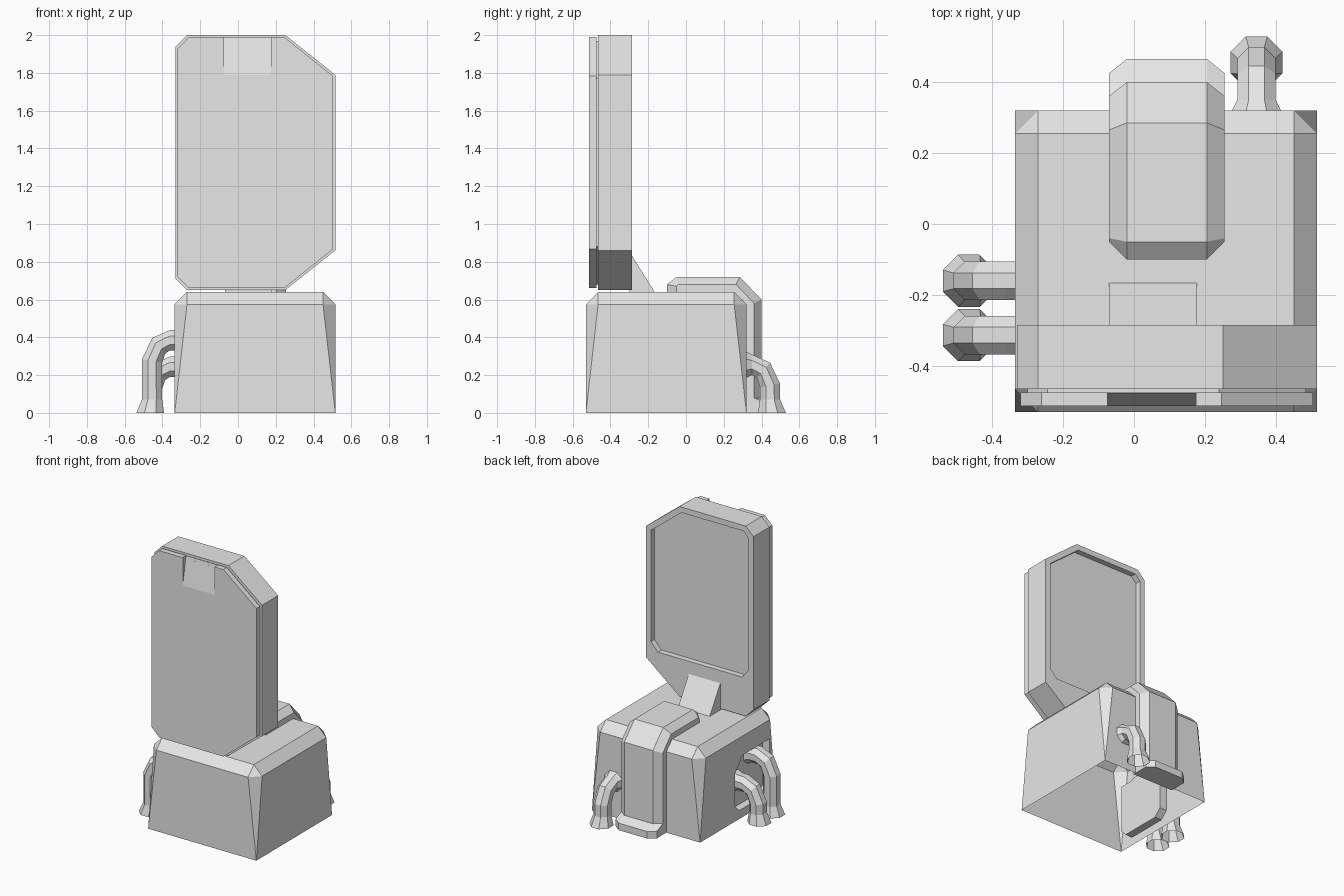
import bpy, bmesh, math
from mathutils import Vector

cube = bpy.data.objects.get("Cube")
if cube:
    bpy.data.objects.remove(cube)

grey = bpy.data.materials.new("light_grey")
grey.use_nodes = True
GREY = (0.8, 0.8, 0.8, 1)
grey.diffuse_color = GREY
for node in grey.node_tree.nodes:
    if node.type == 'BSDF_PRINCIPLED':
        node.inputs["Base Color"].default_value = GREY


def finish(name, bm):
    bmesh.ops.recalc_face_normals(bm, faces=bm.faces[:])
    mesh = bpy.data.meshes.new(name)
    bm.to_mesh(mesh)
    bm.free()
    mesh.materials.append(grey)
    obj = bpy.data.objects.new(name, mesh)
    bpy.context.collection.objects.link(obj)
    return obj


def loft(name, rows, caps=(True, True)):
    """Skin closed rings of equal length."""
    bm = bmesh.new()
    rings = [[bm.verts.new(p) for p in row] for row in rows]
    n = len(rings[0])
    for a, b in zip(rings, rings[1:]):
        for i in range(n):
            j = (i + 1) % n
            bm.faces.new((a[i], a[j], b[j], b[i]))
    for ring, cap in ((rings[0], caps[0]), (rings[-1], caps[1])):
        if cap:
            bm.faces.new(ring)
    return finish(name, bm)


def along_y(name, outline, y0, y1):
    return loft(name, [[(x, y, z) for x, z in outline] for y in (y0, y1)])


def along_x(name, outline, x0, x1):
    return loft(name, [[(x, y, z) for y, z in outline] for x in (x0, x1)])


def cut(obj, cutter):
    """Subtract the cutter, bake the result and remove the cutter."""
    cutter.hide_render = True
    mod = obj.modifiers.new("cut", 'BOOLEAN')
    mod.operation = 'DIFFERENCE'
    mod.solver = 'EXACT'
    mod.object = cutter
    bpy.context.view_layer.update()
    graph = bpy.context.evaluated_depsgraph_get()
    mesh = bpy.data.meshes.new_from_object(obj.evaluated_get(graph))
    obj.modifiers.clear()
    obj.data = mesh
    bpy.data.objects.remove(cutter)


def inset(outline, d):
    """Shrink an outline towards its centre by d on each side."""
    out = [[], []]
    for k in (0, 1):
        vals = [p[k] for p in outline]
        mid, half = (max(vals) + min(vals)) / 2, (max(vals) - min(vals)) / 2
        out[k] = [mid + (v - mid) * (half - d) / half for v in vals]
    return list(zip(*out))


# Base: chamfered box whose corners flare to sharp points at the floor
bm = bmesh.new()
cx, cy, half, bev = 0.09, -0.105, 0.425, 0.065
for sx in (-1, 1):
    for sy in (-1, 1):
        xo, xi = cx + sx * half, cx + sx * (half - bev)
        yo, yi = cy + sy * half, cy + sy * (half - bev)
        for p in ((xi, yi, 0.64), (xo, yi, 0.575), (xi, yo, 0.575),
                  (xo, yi, 0.11), (xi, yo, 0.11), (xo, yo, 0)):
            bm.verts.new(p)
bmesh.ops.convex_hull(bm, input=bm.verts[:])
bmesh.ops.dissolve_limit(bm, angle_limit=0.02, verts=bm.verts[:], edges=bm.edges[:])
base = finish("base", bm)

# Side recess where the hoses plug in
recess = [(-0.46, 0.1), (-0.42, 0.06), (-0.12, 0.06), (-0.07, 0.11),
          (-0.07, 0.34), (-0.16, 0.44), (-0.46, 0.44)]
cut(base, along_x("recess_cutter", recess, -0.5, -0.28))

# The base is open underneath
bm = bmesh.new()
bm.from_mesh(base.data)
under = [f for f in bm.faces if f.normal.z < -0.9 and f.calc_center_median().z < 0.01]
bmesh.ops.delete(bm, geom=under, context='FACES')
bm.to_mesh(base.data)
bm.free()

# Upright panel: cut-corner slab with a recessed rear face
slab = [(-0.33, 0.71), (-0.27, 0.65), (0.25, 0.65), (0.515, 0.86),
        (0.515, 1.79), (0.25, 2), (-0.27, 2), (-0.33, 1.94)]
panel = along_y("panel", slab, -0.465, -0.285)
rear = [(-0.29, 0.98), (-0.24, 0.92), (0.42, 0.92), (0.475, 0.98),
        (0.475, 1.77), (0.235, 1.96), (-0.25, 1.96), (-0.29, 1.92)]
cut(panel, along_y("rear_cutter", rear, -0.325, -0.2))
along_y("panel_groove", inset(slab, 0.03), -0.48, -0.46)

# Front cover with a sloped finger notch at the top
cover = along_y("front_cover", inset(slab, 0.011), -0.513, -0.475)
notch = [(-0.513, 1.79), (-0.6, 1.79), (-0.6, 2.1), (-0.476, 2.1), (-0.476, 1.99)]
cut(cover, along_x("notch_cutter", notch, -0.075, 0.175))

# Wedge bracket behind the panel
along_x("bracket", [(-0.3, 0.63), (-0.3, 0.83), (-0.285, 0.83), (-0.16, 0.63)], -0.07, 0.178)

# Rear pod: bevelled hump running over the back edge down to a foot
hidden = [(0.3, 0), (0.3, 0.6), (0, 0.6)]
crown = [(-0.1, 0.6), (-0.1, 0.68), (-0.05, 0.72), (0.285, 0.72),
         (0.4, 0.6), (0.4, 0.08), (0.465, 0.05), (0.465, 0)] + hidden
side = [(-0.05, 0.6), (-0.05, 0.67), (-0.04, 0.68), (0.265, 0.68),
        (0.36, 0.58), (0.36, 0.08), (0.425, 0.05), (0.425, 0)] + hidden
loft("rear_pod", [[(x, y, z) for y, z in prof] for x, prof in
                  ((-0.07, side), (-0.02, crown), (0.205, crown), (0.255, side))])


# Hoses: eight-sided elbows with flared ends
def hose(name, origin, out, height, start):
    origin, out = Vector(origin), Vector(out)
    lateral = out.cross(Vector((0, 0, 1)))
    reach, r = 0.125, 0.055
    # outward distance, height, tilt of the run in degrees, radius
    path = [(start, height, 0, 0.07), (start + 0.03, height, 0, r),
            (0.03, height, 0, r), (0.09, height - 0.03, 40, r),
            (reach, height - 0.11, 80, r), (reach, 0.07, 90, r),
            (reach + 0.01, 0, 90, 0.075)]
    rows = []
    for u, z, tilt, rad in path:
        t = math.radians(tilt)
        normal = out * math.sin(t) + Vector((0, 0, math.cos(t)))
        centre = origin + out * u + Vector((0, 0, z))
        ring = []
        for k in range(8):
            a = math.pi * (k + 0.5) / 4
            ring.append(centre + (lateral * math.cos(a) + normal * math.sin(a)) * rad * 1.06)
        rows.append(ring)
    loft(name, rows, caps=(True, False))


hose("side_hose_tall", (-0.33, -0.313, 0), (-1, 0, 0), 0.385, -0.05)
hose("side_hose_short", (-0.33, -0.16, 0), (-1, 0, 0), 0.245, -0.05)
hose("back_hose", (0.345, 0.32, 0), (0, 1, 0), 0.255, 0)
